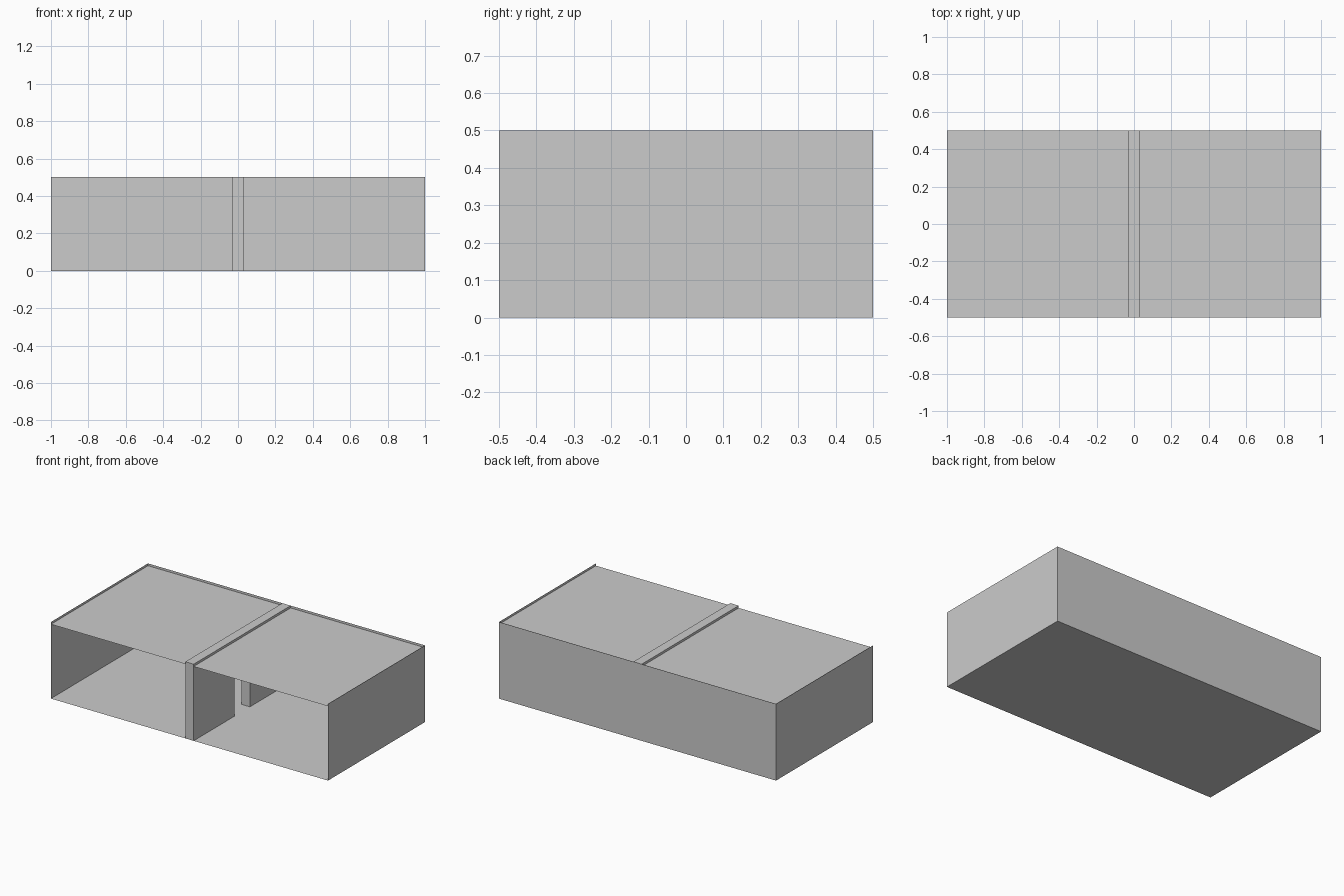
import bpy

if "Cube" in bpy.data.objects:
    bpy.data.objects.remove(bpy.data.objects["Cube"])

W, D, H = 1.0, 0.5, 0.5      # half width, half depth, height
CEIL = 0.485                 # ceiling sits just under the wall tops
T = 0.03                     # half thickness of the dividing wall
DOOR_W, DOOR_H = 0.08, 0.4   # doorway half width and height


def add_mesh(name, verts, faces):
    mesh = bpy.data.meshes.new(name)
    mesh.from_pydata(verts, [], faces)
    mesh.update()
    obj = bpy.data.objects.new(name, mesh)
    bpy.context.collection.objects.link(obj)
    return obj


def panel(name, corner, u, v):
    """Flat rectangle from a corner and two edge vectors."""
    def at(a, b):
        return [corner[i] + a * u[i] + b * v[i] for i in range(3)]
    return add_mesh(name, [at(0, 0), at(1, 0), at(1, 1), at(0, 1)], [(0, 1, 2, 3)])


# Floor and ceiling
for name, z in (("floor", 0), ("ceiling", CEIL)):
    panel(name, (-W, -D, z), (2 * W, 0, 0), (0, 2 * D, 0))

# Thin outer walls; the front stays open
panel("back_wall", (W, D, 0), (-2 * W, 0, 0), (0, 0, H))
panel("left_wall", (-W, D, 0), (0, -2 * D, 0), (0, 0, H))
panel("right_wall", (W, -D, 0), (0, 2 * D, 0), (0, 0, H))

# Dividing wall: side profile with a doorway, extruded across its thickness
profile = [(-D, 0), (-DOOR_W, 0), (-DOOR_W, DOOR_H), (DOOR_W, DOOR_H),
           (DOOR_W, 0), (D, 0), (D, H), (-D, H)]
n = len(profile)
verts = [(x, y, z) for x in (-T, T) for y, z in profile]
faces = [tuple(reversed(range(n))), tuple(range(n, 2 * n))]
faces += [(i, (i + 1) % n, (i + 1) % n + n, i + n) for i in range(n)]
add_mesh("dividing_wall", verts, faces)
